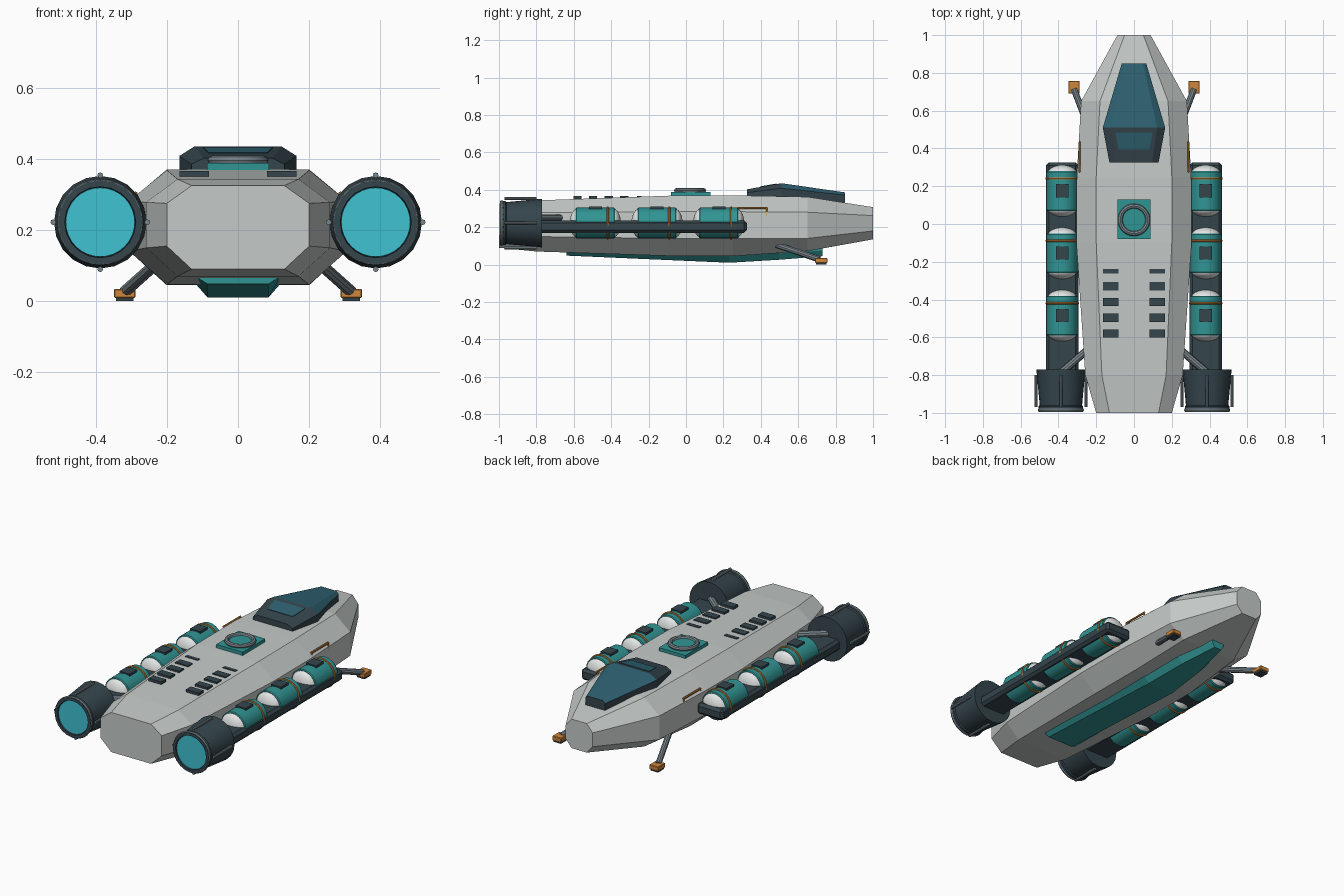
import bpy, bmesh, math
from mathutils import Vector

if "Cube" in bpy.data.objects:
    bpy.data.objects.remove(bpy.data.objects["Cube"])

COLOURS = {
    "hull grey": (0.56, 0.60, 0.585), "slate": (0.035, 0.06, 0.073),
    "teal": (0.03, 0.30, 0.295), "glass blue": (0.028, 0.12, 0.165),
    "steel": (0.19, 0.235, 0.26), "orange": (0.62, 0.24, 0.045),
    "white": (0.78, 0.80, 0.80), "engine cyan": (0.05, 0.54, 0.64),
}
MATS = {}
for n, c in COLOURS.items():
    MATS[n] = bpy.data.materials.new(n)
    MATS[n].diffuse_color = (*c, 1)


def finish(name, bm, mats, smooth=False):
    bmesh.ops.recalc_face_normals(bm, faces=bm.faces)
    me = bpy.data.meshes.new(name)
    bm.to_mesh(me)
    bm.free()
    ob = bpy.data.objects.new(name, me)
    bpy.context.collection.objects.link(ob)
    for m in mats.split(","):
        me.materials.append(MATS[m])
    if smooth:
        bpy.ops.object.select_all(action='DESELECT')
        ob.select_set(True)
        bpy.context.view_layer.objects.active = ob
        bpy.ops.object.shade_smooth_by_angle(angle=math.radians(35))
    return ob


def loft(name, rings, mats, smooth=False, closed=False):
    """Skin a list of point rings, capped at both ends unless closed."""
    bm = bmesh.new()
    vs = [[bm.verts.new(p) for p in r] for r in rings]
    n = len(vs[0])
    pairs = list(zip(vs, vs[1:])) + ([(vs[-1], vs[0])] if closed else [])
    for a, b in pairs:
        for i in range(n):
            j = (i + 1) % n
            bm.faces.new((a[i], a[j], b[j], b[i]))
    if not closed:
        bm.faces.new(vs[0])
        bm.faces.new(vs[-1])
    return finish(name, bm, mats, smooth)


def box(name, lo, hi, mat, bevel=0):
    bm = bmesh.new()
    bmesh.ops.create_cube(bm, size=1)
    for v in bm.verts:
        v.co = [l + (h - l) * (c + 0.5) for l, h, c in zip(lo, hi, v.co)]
    if bevel:
        bmesh.ops.bevel(bm, geom=bm.edges[:], offset=bevel, segments=1, affect='EDGES')
    return finish(name, bm, mat)


def turned(name, centre, profile, mat, axis="y", sides=24, closed=False):
    """Revolve (position, radius) pairs about the y or z axis."""
    rings = []
    for t, r in profile:
        ring = []
        for i in range(sides):
            a = math.tau * i / sides
            u, w = r * math.cos(a), r * math.sin(a)
            ring.append(Vector(centre) + Vector((u, t, w) if axis == "y" else (u, w, t)))
        rings.append(ring)
    return loft(name, rings, mat, True, closed)


def torus(name, centre, R, r, mat, axis="y"):
    prof = [(r * math.sin(math.tau * k / 8), R + r * math.cos(math.tau * k / 8)) for k in range(8)]
    return turned(name, centre, prof, mat, axis, 32, True)


def rod(name, a, b, r, mat, sides=10):
    a, b = Vector(a), Vector(b)
    q = (b - a).to_track_quat('Z', 'Y')
    ring = [q @ Vector((r * math.cos(math.tau * i / sides), r * math.sin(math.tau * i / sides), 0))
            for i in range(sides)]
    return loft(name, [[p + e for p in ring] for e in (a, b)], mat, True)


# Hull: octagonal sections (y, half width, flat width, bottom, low, high, top)
SECTIONS = [(-1, .2, .13, .09, .155, .275, .325), (-.8, .258, .17, .07, .15, .278, .343),
            (-.1, .305, .2, .047, .14, .283, .368), (.25, .303, .2, .045, .14, .283, .37),
            (.65, .28, .18, .072, .14, .28, .362), (1, .088, .05, .135, .18, .262, .307)]
loft("hull", [[(t, y, zb), (w, y, zl), (w, y, zh), (t, y, zt),
               (-t, y, zt), (-w, y, zh), (-w, y, zl), (-t, y, zb)]
              for y, w, t, zb, zl, zh, zt in SECTIONS], "hull grey")

# Keel: tapered belly plate (y, half width, bottom half width, shoulder, bottom)
loft("keel", [[(w, y, .09), (w, y, zs), (b, y, zb), (-b, y, zb), (-w, y, zs), (-w, y, .09)]
              for y, w, b, zs, zb in [(-.64, .12, .085, .07, .048), (.23, .12, .085, .05, .01),
                                      (.5, .095, .065, .06, .026), (.73, .04, .025, .075, .045)]], "teal")

# Canopy: slate body with glass on the forward roof faces
canopy = loft("canopy", [[(w, y, .33), (w, y, zm), (w * .74, y, zt), (-w * .74, y, zt), (-w, y, zm), (-w, y, .33)]
                         for y, w, zm, zt in [(.325, .13, .385, .402), (.51, .165, .408, .435),
                                              (.85, .065, .372, .386)]], "slate,glass blue")
for f in canopy.data.polygons:
    if f.normal.z > .3 and f.center.y > .51:
        f.material_index = 1
PANE = [(-.082, .395), (.082, .395), (.098, .485), (-.098, .485)]
loft("canopy_rear_pane", [[(x, y, .402 + (y - .325) * .178 + dz) for x, y in PANE]
                          for dz in (-.002, .003)], "glass blue")

# Roof hatch
box("hatch_base", (-.087, -.08, .35), (.087, .13, .388), "teal")
turned("hatch_lid", (0, .022, 0), [(.38, .07), (.396, .07)], "teal", "z")
torus("hatch_ring", (0, .022, .396), .073, .013, "steel", "z")

for s in (1, -1):
    side = "right" if s > 0 else "left"

    # Roof vents
    for i, y in enumerate((-.25, -.33, -.413, -.497, -.58)):
        half = .011 if i == 0 else .022
        box(f"vent_{side}_{i}", (s * .123 - .042, y - half, .34), (s * .123 + .042, y + half, .366), "slate")

    # Tank rail
    box(f"tank_rail_{side}", (s * .38 - .086, -.8, .17), (s * .38 + .086, .325, .237), "slate", .015)

    # Tanks with domed ends, strap and top plate
    for i in range(3):
        c = (s * .38, .175 - .33 * i, .222)
        dome = [(.045 * math.sin(k * math.pi / 12), .079 * math.cos(k * math.pi / 12)) for k in range(6)]
        turned(f"tank_{side}_{i}", c, [(-.105, .078), (-.1, .082), (.1, .082), (.105, .078)], "teal")
        turned(f"tank_front_dome_{side}_{i}", c, [(.092 + t, r) for t, r in dome], "white")
        turned(f"tank_rear_dome_{side}_{i}", c, [(-.092 - t, r) for t, r in dome], "white")
        torus(f"tank_strap_{side}_{i}", (c[0], c[1] + .066, c[2]), .083, .006, "orange")
        box(f"tank_plate_{side}_{i}", (c[0] - .033, c[1] - .034, .28), (c[0] + .033, c[1] + .036, .31), "slate")

    # Engine: tapered bell, rim, glowing disc and four outer rods
    e = (s * .387, 0, .222)
    turned(f"engine_{side}", e, [(-.77, .09), (-.77, .13), (-.96, .112), (-.965, .118), (-.995, .118),
                                 (-.995, .1), (-.97, .098)], "slate", sides=20)
    torus(f"engine_rim_{side}", (e[0], -.985, e[2]), .112, .010, "steel")
    turned(f"engine_glow_{side}", e, [(-.97, .098), (-.988, .097)], "engine cyan", sides=32)
    for k in range(4):
        dx, dz = .132 * math.cos(k * math.pi / 2), .132 * math.sin(k * math.pi / 2)
        rod(f"engine_rod_{side}_{k}", (e[0] + dx, -.97, e[2] + dz), (e[0] + dx, -.8, e[2] + dz), .008, "steel", 8)
    rod(f"engine_strut_{side}", (s * .39, -.79, .25), (s * .25, -.67, .25), .02, "steel")

    # Feed pipe along the hull shoulder
    x = s * .288
    rod(f"feed_pipe_{side}", (x, .275, .302), (x, .435, .302), .006, "orange", 8)
    rod(f"feed_pipe_front_{side}", (x, .432, .305), (x, .432, .26), .005, "orange", 8)
    rod(f"feed_pipe_rear_{side}", (x, .278, .305), (x, .278, .26), .005, "orange", 8)

    # Landing leg and foot
    rod(f"leg_{side}", (s * .225, .47, .11), (s * .317, .712, .028), .017, "steel")
    box(f"foot_{side}", (s * .318 - .03, .69, .009), (s * .318 + .03, .757, .035), "orange", .003)
    box(f"foot_sole_{side}", (s * .318 - .025, .695, 0), (s * .318 + .025, .752, .01), "slate")

for m in bpy.data.materials:
    if m.users and not m.is_grease_pencil:
        m.use_nodes = True
        m.node_tree.nodes["Principled BSDF"].inputs["Base Color"].default_value = m.diffuse_color
